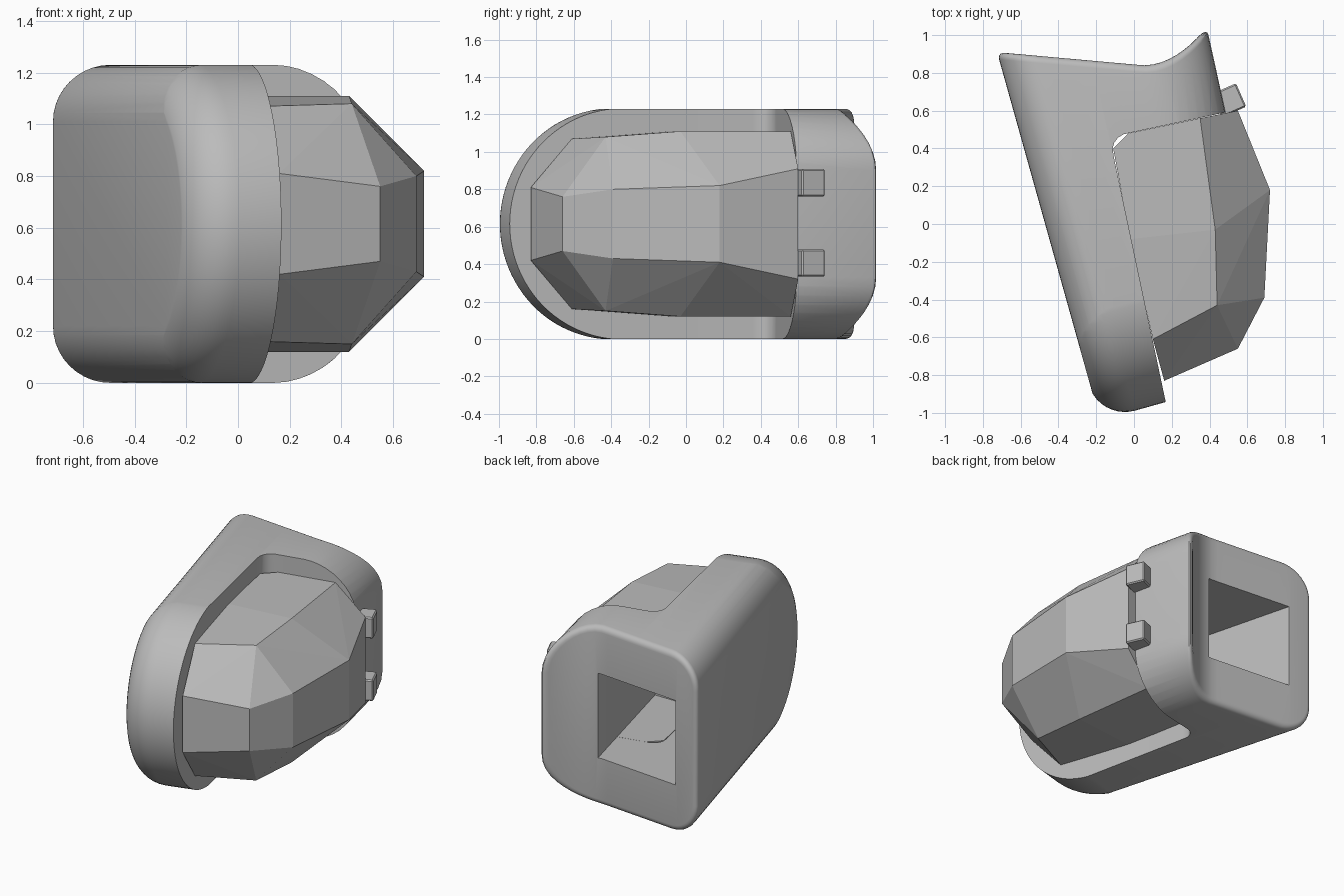
import bpy, bmesh, math
from mathutils import Vector

if "Cube" in bpy.data.objects:
    bpy.data.objects.remove(bpy.data.objects["Cube"])

H = 1.23
MID = H / 2
grey = bpy.data.materials.new("mid_grey")
grey.diffuse_color = (0.5, 0.5, 0.5, 1)
grey.use_nodes = True
grey.node_tree.nodes["Principled BSDF"].inputs["Base Color"].default_value = grey.diffuse_color


def finish(name, bm):
    bmesh.ops.recalc_face_normals(bm, faces=bm.faces)
    me = bpy.data.meshes.new(name)
    bm.to_mesh(me)
    bm.free()
    ob = bpy.data.objects.new(name, me)
    bpy.context.collection.objects.link(ob)
    me.materials.append(grey)
    return ob


def bridge(bm, a, b):
    n = len(a)
    for i in range(n):
        bm.faces.new((a[i], a[(i + 1) % n], b[(i + 1) % n], b[i]))


def prism(name, pts, z0, z1):
    bm = bmesh.new()
    lo = [bm.verts.new((x, y, z0)) for x, y in pts]
    hi = [bm.verts.new((x, y, z1)) for x, y in pts]
    bridge(bm, lo, hi)
    bm.faces.new(lo)
    bm.faces.new(hi)
    return finish(name, bm)


def select(ob):
    bpy.ops.object.select_all(action='DESELECT')
    ob.select_set(True)
    bpy.context.view_layer.objects.active = ob


def boolean(ob, cutter, op):
    select(ob)
    m = ob.modifiers.new("cut", 'BOOLEAN')
    m.operation, m.object, m.solver = op, cutter, 'EXACT'
    bpy.ops.object.modifier_apply(modifier=m.name)


def upper_half(inset, w=1.11, rl=0.22, rr=0.33, seg=10):
    """Upper half of the rounded housing section, left to right."""
    l, r, t = inset, w - inset, H - inset
    a, b = rl - inset, rr - inset
    arc = [math.pi / 2 * i / seg for i in range(seg + 1)]
    pts = [(l + a - a * math.cos(k), t - a + a * math.sin(k)) for k in arc]
    x0, x1 = l + a, r - b
    pts += [(x0 + (x1 - x0) * i / 12, t) for i in range(1, 12)]
    pts += [(r - b + b * math.sin(k), t - b + b * math.cos(k)) for k in arc]
    return pts


def back_y(x):
    return 0.84 - 0.09 * (x - 0.05) if x < 0.05 else 0.84 + 1.8 * (x - 0.05) ** 2


# housing: rounded section running front to back, with a curved, filleted back face
bm = bmesh.new()


def ring(inset, depth, front=False):
    top = upper_half(inset)
    ring_pts = []
    for w, z in top + [(w, H - z) for w, z in reversed(top)]:
        bx = -0.725 + w
        b = Vector((bx, back_y(bx), z))
        f = Vector((-0.107 + w * 0.91, -1.3, z))
        ring_pts.append(bm.verts.new(f if front else b + (f - b).normalized() * depth))
    return ring_pts


R = 0.04
rings = [ring(0, 0, True)]
for i in range(6):
    k = math.pi / 2 * i / 5
    rings.append(ring(R * (1 - math.cos(k)), R * (1 - math.sin(k))))
for a, b in zip(rings, rings[1:]):
    bridge(bm, a, b)
bm.faces.new(rings[0])
last = rings[-1]
n = len(last)
for i in range(n // 2 - 1):
    bm.faces.new((last[i], last[i + 1], last[n - 2 - i], last[n - 1 - i]))
housing = finish("housing", bm)

# round-ended envelope that shapes the front, with a filleted outer rim
bm = bmesh.new()
tilt = math.radians(15.6)
U = Vector((math.cos(tilt), math.sin(tilt), 0))
V = Vector((-math.sin(tilt), math.cos(tilt), 0))


def d_ring(u, inset):
    r = 0.618 - inset
    pts = [(-0.335 - r * math.sin(a), MID + r * math.cos(a))
           for a in [math.pi * i / 48 for i in range(49)]]
    pts += [(1.6, MID - r), (1.6, MID + r)]
    return [bm.verts.new(U * u + V * v + Vector((0, 0, z))) for v, z in pts]


F = 0.2
rings = []
for i in range(11):
    k = math.pi / 2 * i / 10
    rings.append(d_ring(-0.46 + F * (1 - math.cos(k)), F * (1 - math.sin(k))))
rings.append(d_ring(1.5, 0))
for a, b in zip(rings, rings[1:]):
    bridge(bm, a, b)
bm.faces.new(rings[0])
bm.faces.new(rings[-1])
envelope = finish("envelope_cutter", bm)

# side recess that receives the pod, and the cavity open at the back
recess = prism("recess_cutter", [
    (0.265, -1.4), (-0.108, 0.36), (-0.113, 0.40), (-0.105, 0.43), (-0.085, 0.457),
    (-0.055, 0.475), (-0.02, 0.483), (0.48, 0.59), (0.9, 0.68), (1.6, 0.6), (1.6, -1.4)],
    -0.3, H + 0.3)
cavity = prism("cavity_cutter", [
    (-0.60, 1.1), (0.03, 1.1), (0.08, 0.84), (0.32, -0.12), (-0.28, -0.12)], 0.325, 0.905)

# faceted pod, mirrored about mid height
pod_pts = [
    (0.10, -0.61, 1.07), (0.16, -0.83, 0.81), (0.44, -0.43, 1.08), (0.55, -0.66, 0.76),
    (0.43, -0.03, 1.11), (0.69, -0.39, 0.80), (0.35, 0.56, 1.11), (0.72, 0.18, 0.82),
    (0.55, 0.60, 0.91), (-0.02, -0.08, 1.11), (-0.11, 0.40, 1.11), (-0.03, 0.48, 1.11)]
bm = bmesh.new()
for x, y, z in pod_pts:
    bm.verts.new((x, y, z))
    bm.verts.new((x, y, H - z))
bmesh.ops.convex_hull(bm, input=bm.verts)
pod = finish("faceted_pod", bm)

boolean(housing, envelope, 'INTERSECT')
boolean(housing, recess, 'DIFFERENCE')
boolean(housing, cavity, 'DIFFERENCE')
boolean(pod, cavity, 'DIFFERENCE')
for c in (envelope, recess, cavity):
    bpy.data.objects.remove(c)
select(housing)
bpy.ops.object.shade_smooth_by_angle(angle=math.radians(30))

# two small clips on the flange
for i, z in enumerate((0.405, 0.835)):
    bm = bmesh.new()
    bmesh.ops.create_cube(bm, size=1)
    bmesh.ops.scale(bm, vec=(0.14, 0.135, 0.145), verts=bm.verts)
    bmesh.ops.bevel(bm, geom=bm.edges[:], offset=0.008, segments=1, affect='EDGES')
    clip = finish(f"clip_{i + 1}", bm)
    clip.location = (0.503, 0.655, z)
    clip.rotation_euler.z = math.radians(23.7)
